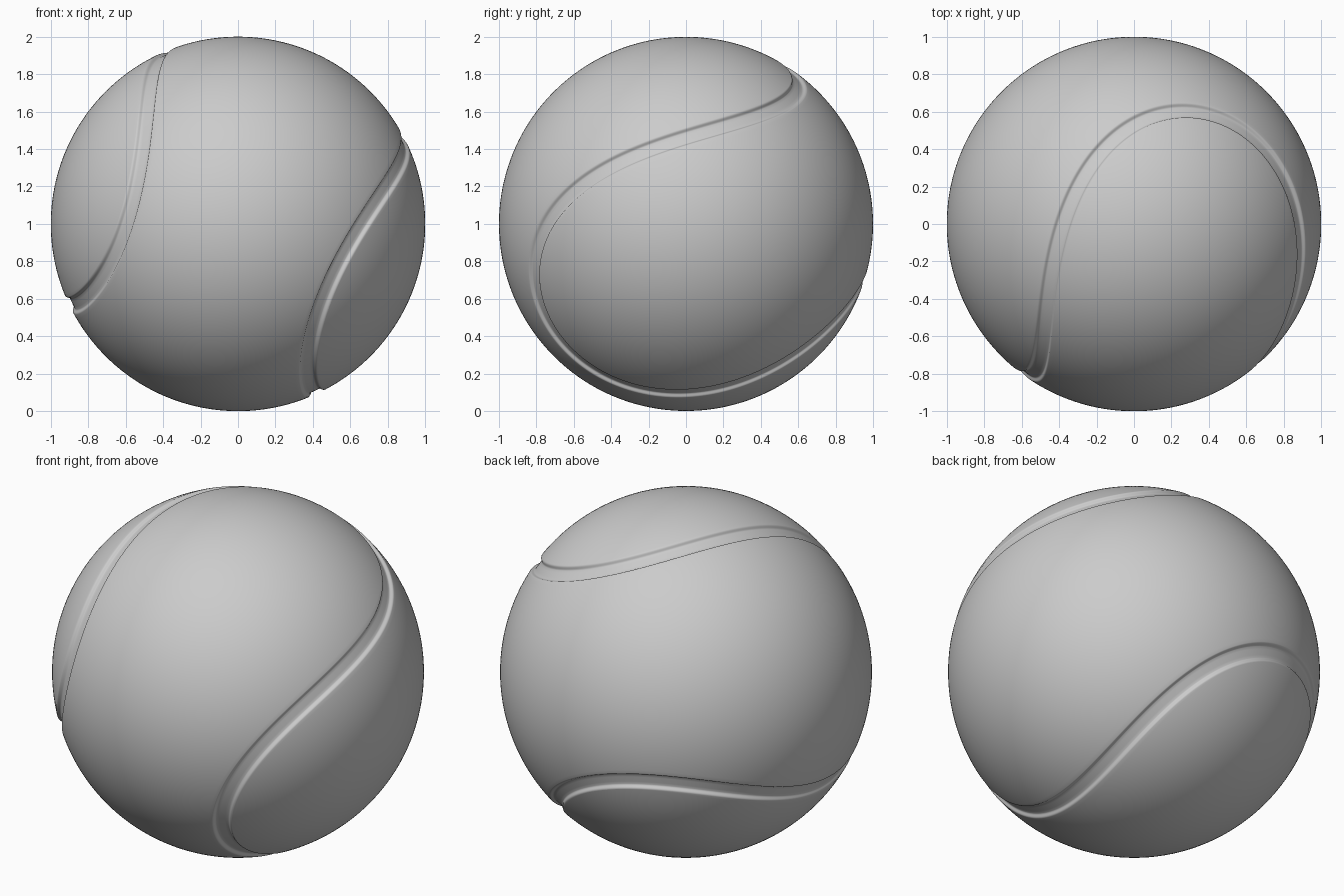
import bpy, bmesh
from math import sin, cos, pi, sqrt
from mathutils import Vector

if "Cube" in bpy.data.objects:
    bpy.data.objects.remove(bpy.data.objects["Cube"])

N, M = 400, 64                       # steps along the seam, steps across each panel
C = 0.825                            # height of the seam's bends along its axis
A = 0.5 + sqrt(0.25 - C * C / 4)
B = 1 - A

# seam axes (tilted in the world)
AXIS = Vector((0.105, 0.95, 0.294)).normalized()
E1 = Vector((0.94, 0.001, -0.34))
E1 = (E1 - AXIS * E1.dot(AXIS)).normalized()
E2 = E1.cross(AXIS)


def seam(s):
    return Vector((A * cos(s) - B * cos(3 * s), A * sin(s) + B * sin(3 * s), -C * cos(2 * s)))


def to_world(p):
    return E1 * p.x + E2 * p.y + AXIS * p.z + Vector((0, 0, 1))


# groove cross-section: (sideways offset, radius), half then mirrored
half = [(0.054, 1.0), (0.050, 0.9993), (0.046, 0.997), (0.0425, 0.993), (0.039, 0.988),
        (0.0355, 0.984), (0.031, 0.982), (0.016, 0.9815)]
profile = [(-d, r) for d, r in half] + [(0, 0.9815)] + half[::-1]

bm = bmesh.new()
local = {}


def add(p):
    v = bm.verts.new(to_world(p))
    local[v] = p
    return v


def face(*vs):
    vs = list(dict.fromkeys(vs))
    if len(vs) > 2:
        bm.faces.new(vs)


# groove swept along the seam
rings = []
for d, r in profile:
    ring = []
    for k in range(N):
        s = 2 * pi * k / N
        p = seam(s)
        side = p.cross(seam(s + 1e-4) - seam(s - 1e-4)).normalized()
        ring.append(add((p * cos(d) + side * sin(d)) * r))
    rings.append(ring)
for a, b in zip(rings, rings[1:]):
    for k in range(N):
        j = (k + 1) % N
        face(a[k], a[j], b[j], b[k])


# dumbbell panel: arcs joining mirrored points of its border
def panel(ring, start, mirror):
    rows = []
    for k in range(start, start + N // 2 + 1):
        v, w = ring[k % N], ring[(mirror - k) % N]
        if v is w:
            rows.append([v] * (M + 1))
        else:
            p, q = local[v], local[w]
            rows.append([v] + [add(p.slerp(q, i / M)) for i in range(1, M)] + [w])
    for a, b in zip(rows, rows[1:]):
        for i in range(M):
            face(a[i], a[i + 1], b[i + 1], b[i])


panel(rings[0], -N // 4, N // 2)
panel(rings[-1], 0, 0)

bmesh.ops.recalc_face_normals(bm, faces=bm.faces)
for f in bm.faces:
    f.smooth = True
mesh = bpy.data.meshes.new("ball")
bm.to_mesh(mesh)
bm.free()
ball = bpy.data.objects.new("ball", mesh)
bpy.context.collection.objects.link(ball)
